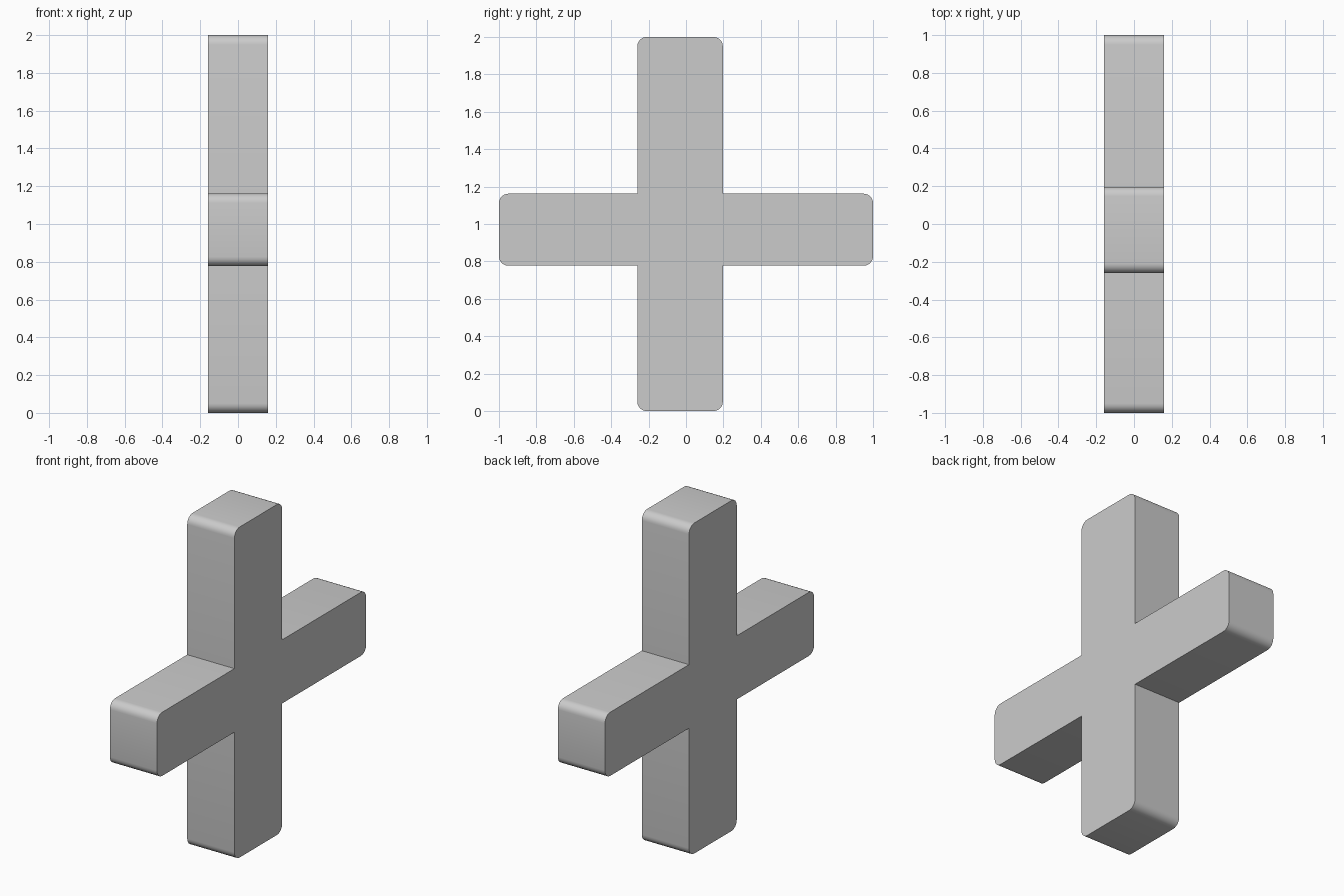
import bpy, bmesh, math
from mathutils import Vector

cube = bpy.data.objects.get("Cube")
if cube:
    bpy.data.objects.remove(cube, do_unlink=True)

# Main dimensions
HALF_X = 0.158
FRONT, BACK = -0.26, 0.197      # upright, along y
LOW, HIGH = 0.777, 1.162        # crossbar, along z
REACH, TOP = 1.0, 2.0
RADIUS = 0.05

# Single grey material
grey = bpy.data.materials.new("plain_grey")
grey.use_nodes = True
colour = (0.6, 0.6, 0.6, 1)
grey.diffuse_color = colour
grey.node_tree.nodes["Principled BSDF"].inputs["Base Color"].default_value = colour

# Cross outline in the y-z plane
outline = [
    (FRONT, 0), (BACK, 0), (BACK, LOW), (REACH, LOW),
    (REACH, HIGH), (BACK, HIGH), (BACK, TOP), (FRONT, TOP),
    (FRONT, HIGH), (-REACH, HIGH), (-REACH, LOW), (FRONT, LOW),
]
bm = bmesh.new()
face = bm.faces.new([bm.verts.new((-HALF_X, y, z)) for y, z in outline])

# Extrude to full thickness
extruded = bmesh.ops.extrude_face_region(bm, geom=[face], use_keep_orig=True)
moved = [g for g in extruded["geom"] if isinstance(g, bmesh.types.BMVert)]
bmesh.ops.translate(bm, verts=moved, vec=Vector((2 * HALF_X, 0, 0)))
bmesh.ops.recalc_face_normals(bm, faces=bm.faces[:])

# Round the outer corners at the four ends only
def is_end_corner(edge):
    a, b = (v.co for v in edge.verts)
    at_end = abs(a.y) > REACH - 0.01 or a.z < 0.01 or a.z > TOP - 0.01
    return abs(a.x - b.x) > HALF_X and at_end

bmesh.ops.bevel(bm, geom=[e for e in bm.edges if is_end_corner(e)],
                offset=RADIUS, segments=6, profile=0.5, affect='EDGES')

mesh = bpy.data.meshes.new("cross_body")
bm.to_mesh(mesh)
bm.free()
mesh.materials.append(grey)
body = bpy.data.objects.new("cross_body", mesh)
bpy.context.collection.objects.link(body)

# Smooth the rounded corners, keep flat sides crisp
bpy.ops.object.select_all(action='DESELECT')
body.select_set(True)
bpy.context.view_layer.objects.active = body
bpy.ops.object.shade_smooth_by_angle(angle=math.radians(30))
